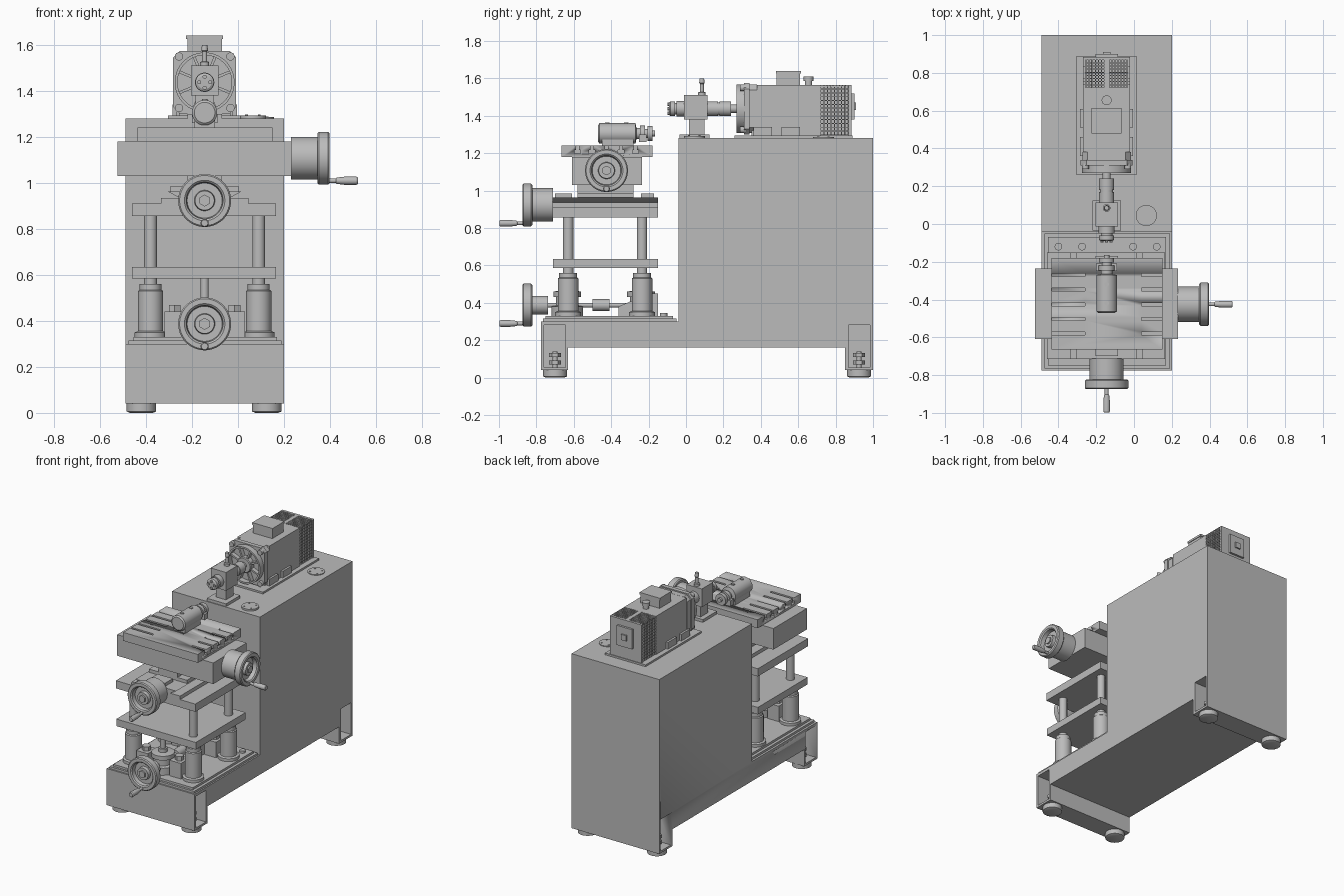
import bpy, bmesh, math
from mathutils import Vector, Matrix

old = bpy.data.objects.get("Cube")
if old:
    bpy.data.objects.remove(old, do_unlink=True)

grey = bpy.data.materials.new("machine grey")
grey.use_nodes = True
grey.diffuse_color = (0.5, 0.5, 0.5, 1)
grey.node_tree.nodes["Principled BSDF"].inputs["Base Color"].default_value = (0.5, 0.5, 0.5, 1)

AX = -0.145   # centre line of spindle, slides and wheels


def finish(name, bm):
    bmesh.ops.recalc_face_normals(bm, faces=bm.faces)
    mesh = bpy.data.meshes.new(name)
    bm.to_mesh(mesh)
    bm.free()
    for p in mesh.polygons:
        p.use_smooth = True
    mesh.set_sharp_from_angle(angle=math.radians(30))
    mesh.materials.append(grey)
    ob = bpy.data.objects.new(name, mesh)
    bpy.context.collection.objects.link(ob)
    return ob


def boxes(name, *spans):
    """Boxes given as x0, x1, y0, y1, z0, z1, joined in one object."""
    bm = bmesh.new()
    for x0, x1, y0, y1, z0, z1 in spans:
        m = Matrix.Translation(((x0 + x1) / 2, (y0 + y1) / 2, (z0 + z1) / 2))
        bmesh.ops.create_cube(bm, size=1, matrix=m @ Matrix.Diagonal((x1 - x0, y1 - y0, z1 - z0, 1)))
    return finish(name, bm)


def mid(half, y0, y1, z0, z1):
    return (AX - half, AX + half, y0, y1, z0, z1)


def lathe(name, profile, loc, axis=(0, 0, 1), sides=32):
    """Revolve (radius, height) pairs round an axis, with closed ends."""
    bm = bmesh.new()
    turn = Matrix.Translation(loc) @ Vector(axis).to_track_quat('Z', 'Y').to_matrix().to_4x4()
    rings = []
    for r, h in profile:
        angles = [math.tau * (i + 0.5) / sides for i in range(sides)]
        rings.append([bm.verts.new(turn @ Vector((r * math.cos(a), r * math.sin(a), h))) for a in angles])
    for a, b in zip(rings, rings[1:]):
        for i in range(sides):
            j = (i + 1) % sides
            bm.faces.new((a[i], a[j], b[j], b[i]))
    bm.faces.new(rings[0])
    bm.faces.new(rings[-1])
    return finish(name, bm)


def rod(name, r, loc, length, axis=(0, 0, 1), sides=24):
    return lathe(name, [(r, 0), (r, length)], loc, axis, sides)


def extrude(name, points, axis, a, b):
    """Extrude an outline along x (points are y, z) or y (points are x, z)."""
    bm = bmesh.new()
    place = (lambda p, t: (t, p[0], p[1])) if axis == 'x' else (lambda p, t: (p[0], t, p[1]))
    face = bm.faces.new([bm.verts.new(place(p, a)) for p in points])
    ext = bmesh.ops.extrude_face_region(bm, geom=[face])
    vs = [v for v in ext["geom"] if isinstance(v, bmesh.types.BMVert)]
    bmesh.ops.translate(bm, verts=vs, vec=place((0, 0), b - a))
    return finish(name, bm)


def cut(ob, cutter):
    mod = ob.modifiers.new("cut", 'BOOLEAN')
    mod.operation, mod.object, mod.solver = 'DIFFERENCE', cutter, 'EXACT'
    result = bpy.data.meshes.new_from_object(ob.evaluated_get(bpy.context.evaluated_depsgraph_get()))
    ob.modifiers.clear()
    ob.data = result
    bpy.data.objects.remove(cutter, do_unlink=True)


def grille(name, centre, normal, w, h, nx, ny):
    """Panel of square holes; w runs across, h along the up direction."""
    bm = bmesh.new()
    n = Vector(normal)
    u = Vector((0, 1, 0))
    m = Matrix((u, n.cross(u), n)).transposed().to_4x4()
    bmesh.ops.create_grid(bm, x_segments=nx, y_segments=ny, size=0.5,
                          matrix=Matrix.Translation(centre) @ m @ Matrix.Diagonal((w, h, 1, 1)))
    bmesh.ops.inset_individual(bm, faces=bm.faces[:], thickness=0.0035, depth=0)
    hole = [f for f in bm.faces if all(len(v.link_faces) == 3 for v in f.verts)]
    bmesh.ops.inset_individual(bm, faces=hole, thickness=0.0002, depth=-0.011)
    return finish(name, bm)


# Cabinet and bed with open leg pockets
body = extrude("cabinet", [(-.775, .04), (-.63, .04), (-.63, .16), (.85, .16), (.85, .04), (1, .04),
                           (1, 1.28), (-.04, 1.28), (-.04, .3), (-.775, .3)], 'x', -.49, .2)
sides_x = [(-.52, -.38), (.09, .23)]
cut(body, boxes("pocket_cutter", *[(a, b, y, y + .115, .055, .28) for a, b in sides_x for y in (-.76, .87)]))
for x in (-.42, .125):
    for y in (-.7, .925):
        lathe("levelling_foot", [(.05, 0), (.064, .006), (.064, .04)], (x, y, 0))
        rod("foot_bolt", .013, (x, y, .04), .1)
        for z in (.07, .11):
            rod("foot_nut", .032, (x, y, z), .022, sides=6)

# Bed tray
boxes("bed_tray", (-.475, .19, -.765, -.05, .3, .315), (-.455, .17, -.75, -.07, .315, .33))
for x in (-.4, -.275, -.005, .12):
    rod("tray_bolt", .02, (x, -.12, .33), .015)

# Guide columns
for x in (-.38, .09):
    for y in (-.63, -.235):
        lathe("column_sleeve", [(.07, 0), (.07, .02), (.055, .025), (.055, .2), (.048, .205), (.048, .23)], (x, y, .33))
        rod("column", .028, (x, y, .5), .37)

# Screw jacks and the shaft between them
for y, r in ((-.635, .085), (-.24, .09)):
    lathe("jack_housing", [(r, 0), (r, .05), (.06, .055), (.06, .1), (.075, .1), (.075, .13), (.03, .135), (.03, .16)], (AX, y, .33))
    rod("jack_screw", .018, (AX, y, .45), .15)
    for s in (-1, 1):
        boxes("jack_bracket", (AX + s * .13 - .045, AX + s * .13 + .045, y - .05, y + .05, .33, .44))
        rod("jack_bracket_cap", .03, (AX + s * .13, y, .44), .03, sides=6)
extrude("rear_gearbox", [(-.36, .33), (-.36, .38), (-.29, .41), (-.25, .45), (-.15, .45), (-.15, .33)], 'x', AX - .08, AX + .08)
rod("drive_shaft", .013, (AX, -.75, .387), .55, (0, 1, 0))
rod("shaft_coupling", .032, (AX, -.5, .387), .09, (0, 1, 0))

# Lift plates and lower slide
boxes("lower_plate", (-.46, .165, -.71, -.15, .585, .635))
boxes("upper_plate", (-.46, .165, -.715, -.15, .855, .91), mid(.19, -.715, -.15, .91, .935))
extrude("dovetail_way", [(AX - .11, .935), (AX + .11, .935), (AX + .16, .962), (AX - .16, .962)], 'y', -.715, -.15)
boxes("way_stops", mid(.06, -.7, -.61, .96, .985), mid(.06, -.24, -.17, .96, .985))
boxes("saddle", mid(.075, -.58, -.28, .96, 1.04), mid(.15, -.58, -.28, .96, .985))

# Cross slide and slotted table
boxes("cross_slide", (-.523, .232, -.61, -.235, 1.03, 1.18))
table = boxes("slotted_table", (-.437, .15, -.665, -.18, 1.18, 1.24))
slots = []
for k in range(5):
    y = -.58 + k * .0775
    for a, b in ((-.46, -.26), (.04, .17)):
        slots += [(a, b, y - .008, y + .008, 1.215, 1.26), (a, b, y - .017, y + .017, 1.197, 1.216)]
for i in (0, 1):
    cut(table, boxes("slot_cutter", *slots[i::2]))


# Handwheels with dished face, hex nut and crank handle
def handwheel(name, loc, axis, hub_r, hub_len):
    loc, axis = Vector(loc), Vector(axis)
    lathe(name, [(hub_r, -hub_len), (hub_r, 0), (.108, 0), (.115, .007), (.115, .046), (.109, .052),
                 (.088, .052), (.08, .045), (.076, .018), (.045, .018), (.042, .042), (.03, .042)], loc, axis, 48)
    rod(name + "_nut", .026, loc + axis * .04, .012, axis, 6)
    grip = loc + axis * .04 - Vector((0, 0, .098))
    lathe(name + "_handle", [(.01, 0), (.01, .04), (.014, .045), (.018, .08), (.018, .13), (.014, .136)], grip, axis, 20)


handwheel("cross_wheel", (.345, -.425, 1.107), (1, 0, 0), .093, .115)
handwheel("slide_wheel", (AX, -.822, .923), (0, -1, 0), .09, .11)
handwheel("lift_wheel", (AX, -.822, .387), (0, -1, 0), .05, .085)

# Tool holder on the table
lathe("tool_body", [(.045, 0), (.055, .008), (.055, .2), (.03, .205), (.03, .225), (.042, .225), (.042, .25),
                    (.025, .25), (.025, .265), (.04, .265), (.04, .29), (.015, .29), (.015, .305)],
      (AX, -.47, 1.305), (0, 1, 0))
boxes("tool_clamp", mid(.045, -.45, -.28, 1.24, 1.28), mid(.056, -.25, -.21, 1.26, 1.3))
for y in (-.42, -.32):
    rod("tool_screw", .012, (AX, y, 1.35), .014)

# Spindle head
S = 1.437
boxes("spindle_block", mid(.06, -.012, .115, 1.38, 1.51), mid(.04, .015, .1, 1.3, 1.39), mid(.075, -.035, .125, 1.28, 1.3))
lathe("spindle_chuck", [(.03, 0), (.04, .006), (.04, .03), (.03, .03), (.03, .04), (.042, .04), (.042, .08)], (AX, -.09, S), (0, 1, 0))
lathe("motor_coupling", [(.04, 0), (.04, .06), (.035, .06), (.035, .07), (.04, .07), (.04, .13), (.022, .13), (.022, .2)], (AX, .11, S), (0, 1, 0))
lathe("spindle_lever", [(.02, 0), (.02, .015), (.011, .018), (.011, .06), (.015, .065), (.012, .09)], (AX, .085, 1.51), sides=16)
for k in range(4):
    a = math.tau * k / 4
    rod("chuck_jaw", .009, (AX + .024 * math.cos(a), -.098, S + .024 * math.sin(a)), .02, (0, 1, 0), 8)

# Motor body, base and side rails
boxes("motor_base", (-.305, .014, .26, .89, 1.28, 1.293))
boxes("motor_body", mid(.125, .38, .72, 1.293, 1.565), mid(.112, .35, .88, 1.293, 1.552),
      mid(.125, .87, .885, 1.293, 1.565), mid(.012, .72, .88, 1.55, 1.565))
boxes("motor_rails", *[(AX + s * .13 - .01, AX + s * .13 + .01, y, y + .1, 1.293, 1.34) for s in (-1, 1) for y in (.36, .51)])
boxes("motor_rear_cover", mid(.06, .885, .9, 1.38, 1.52), mid(.02, .9, .91, 1.43, 1.47))
for s in (-1, 1):
    grille("side_grille", (AX + s * .125, .795, 1.43), (s, 0, 0), .15, .265, 8, 13)
    grille("top_grille", (AX + s * .068, .795, 1.565), (0, 0, 1), .15, .113, 9, 7)
boxes("terminal_box", mid(.075, .485, .61, 1.565, 1.625), mid(.08, .48, .615, 1.625, 1.64))
lathe("cable_gland", [(.02, 0), (.02, .02), (.026, .02), (.026, .045)], (AX, .655, 1.565))

# Motor front flange with spokes and corner bolts
w, c = .137, .03
outline = [(w, w - c), (w - c, w), (c - w, w), (-w, w - c), (-w, c - w), (c - w, -w), (w - c, -w), (w, c - w)]
extrude("motor_flange", [(AX + x, S + z) for x, z in outline], 'y', .31, .34)
extrude("motor_rear_flange", [(AX + x * .94, S + z * .94) for x, z in outline], 'y', .34, .38)
lathe("flange_ring", [(.118, .04), (.118, 0), (.13, 0), (.13, .04)], (AX, .27, S), (0, 1, 0), 48)
lathe("flange_hub", [(.05, 0), (.055, .005), (.055, .04)], (AX, .27, S), (0, 1, 0))
for k in range(8):
    spoke = boxes("flange_spoke", (.05, .12, -.006, .006, 0, .03))
    a = math.tau * (k + .5) / 8
    spoke.matrix_world = Matrix.Translation((AX, .28, S)) @ Matrix.Rotation(-a, 4, 'Y') @ Matrix.Rotation(-math.pi / 2, 4, 'X')
for sx in (-1, 1):
    for sz in (-1, 1):
        rod("flange_bolt", .018, (AX + sx * .112, .29, S + sz * .112), .03, (0, 1, 0), 16)

# Round access covers on the cabinet top
for x, y, h in ((.065, .045, .012), (.1, .735, .005)):
    rod("access_cover", .056, (x, y, 1.28), h, sides=32)
    for sx in (-1, 1):
        for sy in (-1, 1):
            rod("cover_screw", .006, (x + sx * .028, y + sy * .028, 1.28 + h), .004, sides=8)
